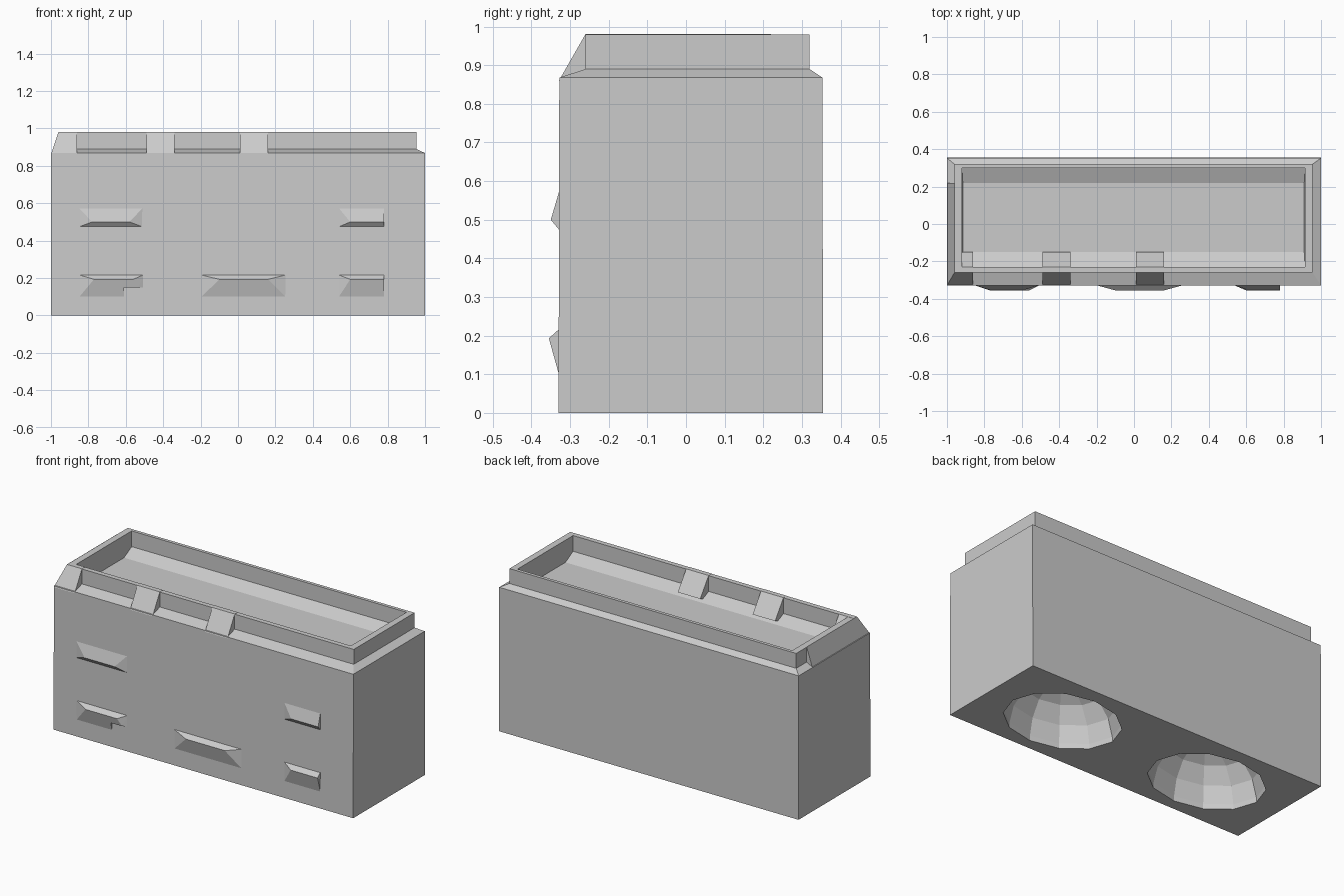
import bpy, bmesh
from math import cos, sin, pi

if "Cube" in bpy.data.objects:
    bpy.data.objects.remove(bpy.data.objects["Cube"])


def finish(name, bm):
    bmesh.ops.recalc_face_normals(bm, faces=bm.faces)
    me = bpy.data.meshes.new(name)
    bm.to_mesh(me)
    bm.free()
    ob = bpy.data.objects.new(name, me)
    bpy.context.collection.objects.link(ob)
    return ob


def loft(name, rings):
    """Skin a stack of equal-count rings and cap both ends."""
    bm = bmesh.new()
    rows = [[bm.verts.new(p) for p in r] for r in rings]
    n = len(rows[0])
    for a, b in zip(rows, rows[1:]):
        for i in range(n):
            j = (i + 1) % n
            bm.faces.new((a[i], a[j], b[j], b[i]))
    bm.faces.new(rows[0])
    bm.faces.new(rows[-1])
    return finish(name, bm)


def hull(name, pts):
    """Faceted convex solid around a few points."""
    bm = bmesh.new()
    for p in pts:
        bm.verts.new(p)
    res = bmesh.ops.convex_hull(bm, input=bm.verts)
    loose = {g for g in res["geom_interior"] if isinstance(g, bmesh.types.BMVert)}
    bmesh.ops.delete(bm, geom=list(loose), context='VERTS')
    bmesh.ops.dissolve_limit(bm, angle_limit=0.01, verts=bm.verts, edges=bm.edges)
    return finish(name, bm)


def rect(x0, x1, y0, y1, z):
    return [(x0, y0, z), (x1, y0, z), (x1, y1, z), (x0, y1, z)]


# Body with sloped ledge, raised rim and shallow tray
body = loft("body", [
    rect(-1, 1, -0.33, 0.355, 0),
    rect(-1, 1, -0.328, 0.353, 0.868),
    rect(-0.96, 0.955, -0.26, 0.32, 0.89),
    rect(-0.96, 0.955, -0.26, 0.32, 0.98),
    rect(-0.92, 0.915, -0.23, 0.30, 0.98),
    rect(-0.92, 0.915, -0.23, 0.30, 0.885),
    rect(-0.915, 0.91, -0.15, 0.22, 0.85),
])

# Two faceted bowls hollowed out of the underside
N = 12
for side, cx in (("left", -0.5), ("right", 0.5)):
    rings = []
    for z, s in ((-0.05, 1), (0.03, 1), (0.13, 0.92), (0.22, 0.72), (0.28, 0.4)):
        rings.append([(cx + 0.345 * s * cos(2 * pi * i / N),
                       0.005 + 0.27 * s * sin(2 * pi * i / N), z) for i in range(N)])
    cutter = loft("bowl_cutter_" + side, rings)
    cutter.hide_render = True
    cutter.hide_viewport = True
    mod = body.modifiers.new("bowl_" + side, 'BOOLEAN')
    mod.operation = 'DIFFERENCE'
    mod.solver = 'EXACT'
    mod.object = cutter

# Sloped clips over the front rim
CLIP = ((-0.329, 0.86), (-0.26, 0.981), (-0.23, 0.981), (-0.15, 0.87), (-0.2, 0.85))
for i, (x0, x1) in enumerate(((-0.96, -0.86), (-0.49, -0.34), (0.01, 0.16))):
    hull(f"rim_clip_{i}", [(x, y, z) for x in (x0, x1) for y, z in CLIP])

# Chamfered flank on the left side of the rim
hull("rim_flank", [(-1, -0.329, 0.86), (-1, 0.22, 0.86), (-0.96, -0.329, 0.86),
                   (-0.96, 0.22, 0.86), (-0.96, -0.26, 0.981), (-0.96, 0.22, 0.981)])


# Wedge-shaped grips on the front: outer span, ridge span, heights, ridge depth
def grip(name, x0, x1, p0, p1, top, peak, bottom, y):
    hull(name, [(x, -0.325, z) for x in (x0, x1) for z in (top, bottom)]
         + [(p0, y, peak), (p1, y, peak)])


grip("upper_grip_left", -0.86, -0.50, -0.78, -0.58, 0.585, 0.50, 0.47, -0.35)
grip("upper_grip_right", 0.53, 0.78, 0.60, 0.78, 0.585, 0.50, 0.47, -0.35)
grip("lower_grip_left", -0.86, -0.61, -0.77, -0.61, 0.22, 0.193, 0.085, -0.355)
grip("lower_grip_middle", -0.21, 0.27, -0.10, 0.16, 0.22, 0.193, 0.085, -0.355)
grip("lower_grip_right", 0.53, 0.78, 0.60, 0.78, 0.22, 0.193, 0.085, -0.355)
# Notched end of the lower left grip
hull("lower_grip_left_end", [
    (-0.61, -0.325, 0.22), (-0.50, -0.325, 0.22), (-0.61, -0.355, 0.193),
    (-0.56, -0.355, 0.193), (-0.61, -0.343, 0.15), (-0.535, -0.343, 0.15),
    (-0.61, -0.325, 0.15), (-0.50, -0.325, 0.15)])
